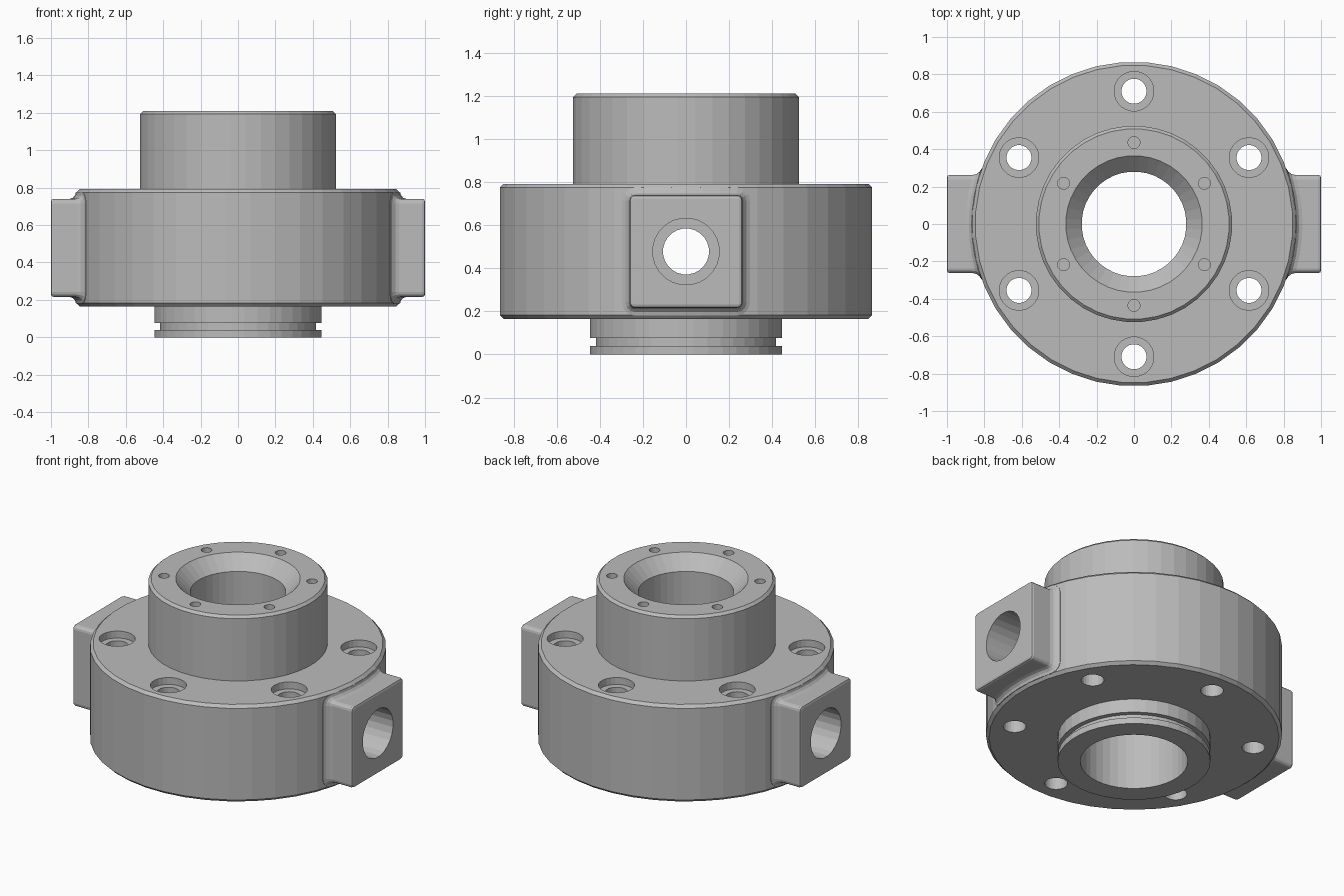
import bpy, bmesh
from math import sin, cos, pi, sqrt, radians

cube = bpy.data.objects.get("Cube")
if cube:
    bpy.data.objects.remove(cube)

metal = bpy.data.materials.new("grey metal")
metal.use_nodes = True
GREY = (0.5, 0.5, 0.5, 1)
metal.diffuse_color = GREY
metal.node_tree.nodes["Principled BSDF"].inputs["Base Color"].default_value = GREY


def to_object(name, bm, helper=False):
    bmesh.ops.recalc_face_normals(bm, faces=bm.faces)
    mesh = bpy.data.meshes.new(name)
    bm.to_mesh(mesh)
    bm.free()
    mesh.materials.append(metal)
    obj = bpy.data.objects.new(name, mesh)
    bpy.context.collection.objects.link(obj)
    obj.hide_render = helper
    return obj


def skin(rings, bm, wrap=False):
    """Join successive closed rings of points with quads."""
    rows = [[bm.verts.new(p) for p in ring] for ring in rings]
    n = len(rows[0])
    pairs = list(zip(rows, rows[1:] + rows[:1])) if wrap else list(zip(rows, rows[1:]))
    for a, b in pairs:
        for i in range(n):
            j = (i + 1) % n
            bm.faces.new((a[i], a[j], b[j], b[i]))
    if not wrap:
        bm.faces.new(rows[0])
        bm.faces.new(rows[-1])


def lathe(name, profile, sides):
    bm = bmesh.new()
    angles = [2 * pi * (i + 0.5) / sides for i in range(sides)]
    skin([[(r * cos(a), r * sin(a), z) for a in angles] for r, z in profile], bm, True)
    return to_object(name, bm)


def combine(body, tool, operation):
    mod = body.modifiers.new(operation.title(), "BOOLEAN")
    mod.operation = operation
    mod.solver = "EXACT"
    mod.object = tool
    bpy.context.view_layer.objects.active = body
    bpy.ops.object.modifier_apply(modifier=mod.name)
    bpy.data.objects.remove(tool)


def drill(body, radius, x, y, low, high, sides=24, sideways=False):
    """Cut a round hole along z, or along x when sideways (x is then the height)."""
    def place(a, t):
        u, v = radius * cos(a), radius * sin(a)
        return (t, y + u, x + v) if sideways else (x + u, y + v, t)
    bm = bmesh.new()
    angles = [2 * pi * (i + 0.5) / sides for i in range(sides)]
    skin([[place(a, t) for a in angles] for t in (low, high)], bm)
    combine(body, to_object("hole_cutter", bm, True), "DIFFERENCE")


# Turned body: grooved spigot, flange, hub and stepped bore
FLANGE_R, FLANGE_TOP, FLANGE_LOW, HUB_TOP = 0.867, 0.792, 0.165, 1.21
body = lathe("flanged_body", [
    (0.315, 0), (0.447, 0), (0.447, 0.04), (0.418, 0.04), (0.418, 0.077),
    (0.447, 0.077), (0.447, FLANGE_LOW),
    (FLANGE_R - 0.018, FLANGE_LOW), (FLANGE_R, FLANGE_LOW + 0.018),
    (FLANGE_R, FLANGE_TOP - 0.018), (FLANGE_R - 0.018, FLANGE_TOP),
    (0.525, FLANGE_TOP), (0.525, HUB_TOP - 0.016), (0.509, HUB_TOP),
    (0.365, HUB_TOP), (0.28, HUB_TOP - 0.085), (0.28, 0.7), (0.315, 0.7)], 40)

# Side bosses: rounded blocks that flare softly onto the flange
HALF_W, HALF_H, BOSS_Z, CORNER = 0.262, 0.262, 0.478, 0.025


def boss_outline(grow):
    w, h, r = HALF_W + grow, HALF_H + grow, CORNER + max(grow, -0.015)
    points = []
    for k, (sy, sz) in enumerate([(1, 1), (-1, 1), (-1, -1), (1, -1)]):
        for i in range(4):
            a = radians(90 * k + 30 * i)
            points.append((sy * (w - r) + r * cos(a), sz * (h - r) + r * sin(a)))
        if k % 2 == 0:      # extra points along the horizontal edges
            for i in range(1, 6):
                points.append((sy * (w - r) * (1 - i / 3), sz * h))
    return points


for side in (1, -1):
    bm = bmesh.new()
    rings = []
    for grow, lift in [(0.035, -0.06), (0.035, 0), (0.019, 0.004), (0.006, 0.016), (0, 0.034)]:
        rings.append([(side * sqrt((FLANGE_R + lift) ** 2 - y * y), y, BOSS_Z + z)
                      for y, z in boss_outline(grow)])
    for grow, x in [(0, 0.985), (-0.004, 0.996), (-0.015, 1)]:
        rings.append([(side * x, y, BOSS_Z + z) for y, z in boss_outline(grow)])
    skin(rings, bm)
    combine(body, to_object("side_boss", bm, True), "UNION")

# Cross port through each boss: wide outer bore, narrow inner bore
for side in (1, -1):
    drill(body, 0.155, BOSS_Z, 0, *sorted((side * 0.45, side * 1.1)), sideways=True)
    drill(body, 0.107, BOSS_Z, 0, *sorted((side * 0.1, side * 0.5)), sideways=True)

# Counterbored bolt holes in the flange and small blind holes in the hub
for k in range(6):
    a = radians(30 + 60 * k)
    bx, by = 0.71 * cos(a), 0.71 * sin(a)
    drill(body, 0.106, bx, by, FLANGE_TOP - 0.045, 1)
    drill(body, 0.067, bx, by, -0.1, 0.77)
    drill(body, 0.032, 0.435 * cos(a), 0.435 * sin(a), HUB_TOP - 0.12, 1.3, 16)

# Keep machined facets flat
for face in body.data.polygons:
    face.use_smooth = False
